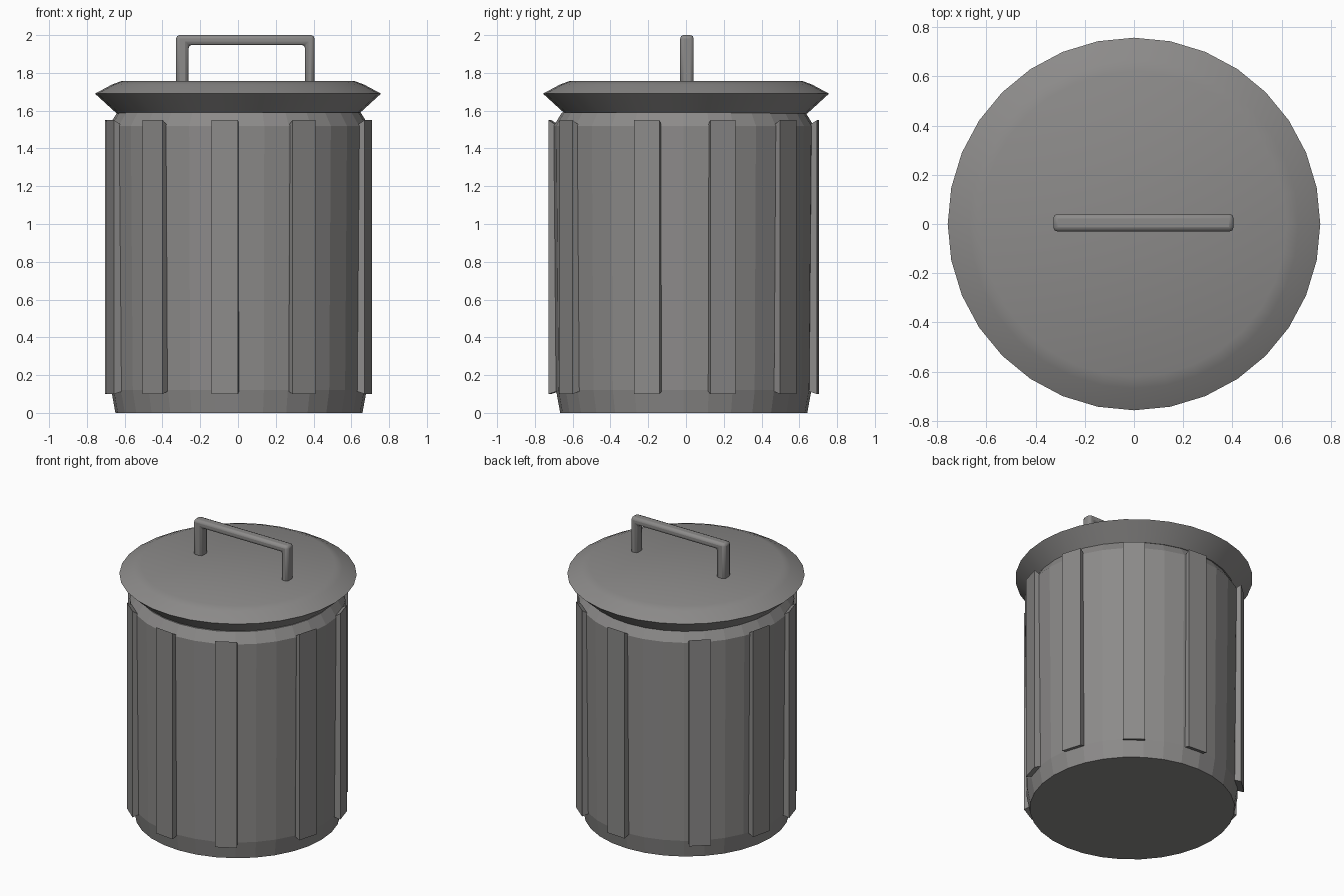
import bpy, bmesh
from math import sin, cos, pi, radians

if "Cube" in bpy.data.objects:
    bpy.data.objects.remove(bpy.data.objects["Cube"])

SIDES = 32

# Dark grey for the whole bin
grey = bpy.data.materials.new("dark_grey")
grey.diffuse_color = (0.262, 0.256, 0.252, 1)
grey.use_nodes = True
grey.node_tree.nodes["Principled BSDF"].inputs["Base Color"].default_value = grey.diffuse_color


def make_object(name, bm):
    bmesh.ops.recalc_face_normals(bm, faces=bm.faces)
    mesh = bpy.data.meshes.new(name)
    bm.to_mesh(mesh)
    bm.free()
    mesh.materials.append(grey)
    obj = bpy.data.objects.new(name, mesh)
    bpy.context.collection.objects.link(obj)
    return obj


def smooth(obj, angle):
    bpy.ops.object.select_all(action='DESELECT')
    obj.select_set(True)
    bpy.context.view_layer.objects.active = obj
    bpy.ops.object.shade_smooth_by_angle(angle=radians(angle))


def lathe(name, profile, cx=0.0, cy=0.0):
    """Spin (radius, z) points round z and cap both ends."""
    bm = bmesh.new()
    rings = [[bm.verts.new((cx + r * cos(2 * pi * i / SIDES), cy + r * sin(2 * pi * i / SIDES), z))
              for i in range(SIDES)] for r, z in profile]
    for a, b in zip(rings, rings[1:]):
        for i in range(SIDES):
            j = (i + 1) % SIDES
            bm.faces.new((a[i], a[j], b[j], b[i]))
    bm.faces.new(rings[0])
    bm.faces.new(rings[-1])
    return make_object(name, bm)


def extrude_outline(name, points, vector):
    """Solid made by extruding a flat outline along a vector."""
    bm = bmesh.new()
    face = bm.faces.new([bm.verts.new(p) for p in points])
    res = bmesh.ops.extrude_face_region(bm, geom=[face], use_keep_orig=True)
    moved = [v for v in res["geom"] if isinstance(v, bmesh.types.BMVert)]
    bmesh.ops.translate(bm, verts=moved, vec=vector)
    return make_object(name, bm)


# Bin body and lid
CX, CY = 0.005, -0.012
lathe("bin_body", [(0.654, 0), (0.676, 0.12), (0.688, 1.52), (0.645, 1.59)], CX, CY)
lid = lathe("lid", [(0.642, 1.585), (0.757, 1.69), (0.668, 1.738), (0.62, 1.756)])
smooth(lid, 30)

# Vertical ribs, unevenly spaced, with slanted ends
rib_profile = [(0.62, 0.13), (0.712, 0.10), (0.712, 1.55), (0.62, 1.49)]
for n, deg in enumerate((17, 51, 86, 132, 167, 197, 230, 264, 299, 344)):
    c, s = cos(radians(deg)), sin(radians(deg))
    w = 0.07
    pts = [(CX + r * c + w * s, CY + r * s - w * c, z) for r, z in rib_profile]
    extrude_outline(f"rib_{n + 1}", pts, (-2 * w * s, 2 * w * c, 0))

# Lid handle
outline = [(-0.328, 1.74), (-0.328, 2.0), (0.405, 2.0), (0.405, 1.74),
           (0.355, 1.74), (0.355, 1.948), (-0.262, 1.948), (-0.262, 1.74)]
handle = extrude_outline("lid_handle", [(x, -0.031, z) for x, z in outline], (0, 0.072, 0))
bevel = handle.modifiers.new("rounded_edges", 'BEVEL')
bevel.width = 0.018
bevel.segments = 2
smooth(handle, 40)
